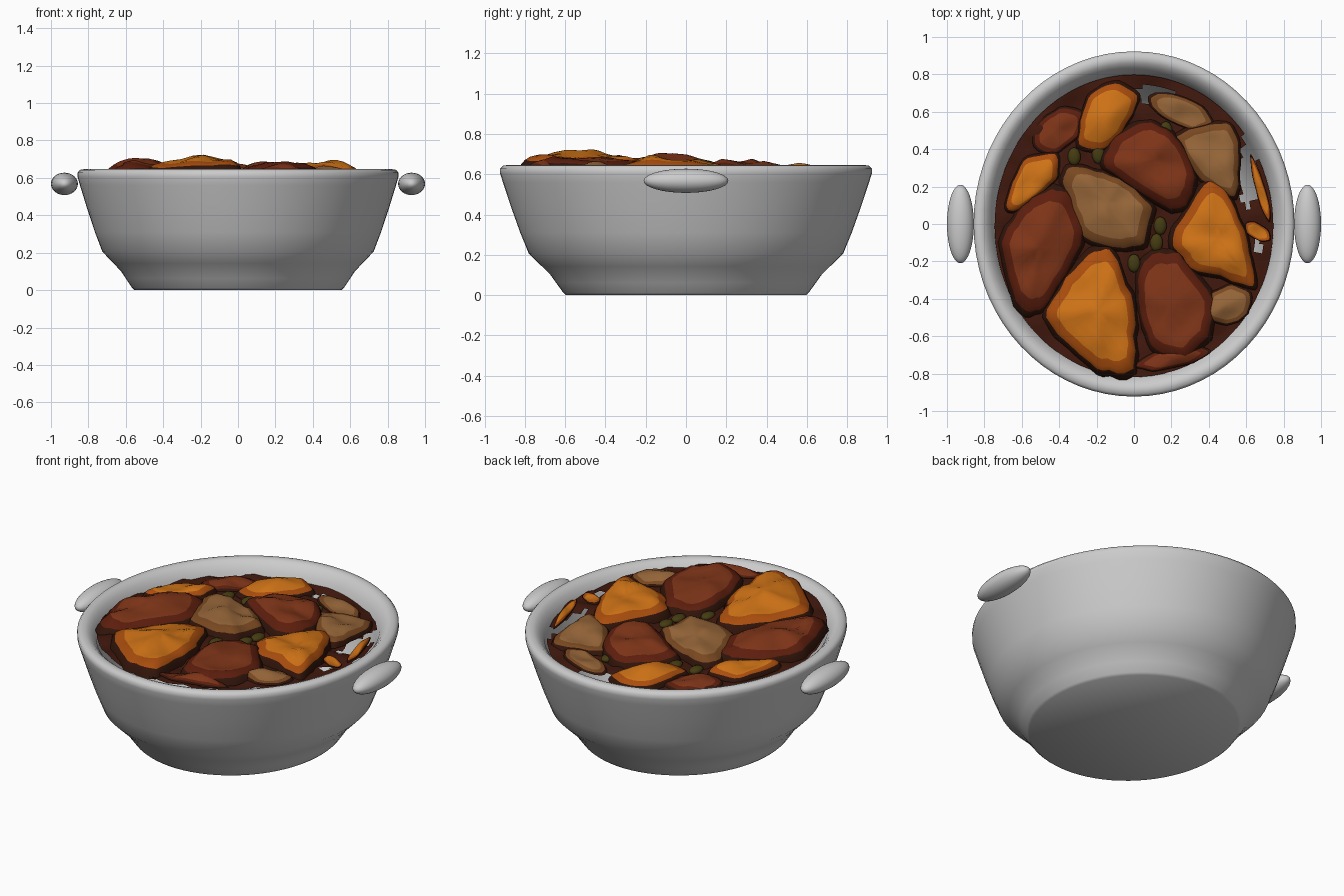
import bpy, bmesh, math, random
from mathutils import Vector, noise

if "Cube" in bpy.data.objects:
    bpy.data.objects.remove(bpy.data.objects["Cube"])

random.seed(4)
YS = 0.925 / 0.86  # the dish is slightly longer in y


def material(name, rgb):
    m = bpy.data.materials.new(name)
    m.diffuse_color = (*rgb, 1)
    m.use_nodes = True
    m.node_tree.nodes["Principled BSDF"].inputs["Base Color"].default_value = m.diffuse_color
    return m


# Each food colour has a main tone and a darker browned tone
ORANGE = material("orange", (0.62, 0.17, 0.008)), material("orange_browned", (0.4, 0.075, 0.004))
RED = material("red", (0.21, 0.035, 0.009)), material("red_browned", (0.11, 0.013, 0.004))
BEIGE = material("beige", (0.3, 0.13, 0.04)), material("beige_browned", (0.19, 0.065, 0.015))
GREEN = material("green", (0.06, 0.045, 0.006))
DARK = material("dark_edge", (0.03, 0.007, 0.003))
BROTH = material("broth", (0.05, 0.009, 0.004))


def finish(name, bm, mats=(), angle=50):
    bmesh.ops.recalc_face_normals(bm, faces=bm.faces)
    me = bpy.data.meshes.new(name)
    bm.to_mesh(me)
    bm.free()
    ob = bpy.data.objects.new(name, me)
    bpy.context.collection.objects.link(ob)
    for m in mats:
        me.materials.append(m)
    bpy.ops.object.select_all(action='DESELECT')
    ob.select_set(True)
    bpy.context.view_layer.objects.active = ob
    bpy.ops.object.shade_smooth_by_angle(angle=math.radians(angle))
    return ob


def bridge(bm, rings, slots=None):
    """Joins successive closed rings; a one-vertex ring is a pole."""
    for k, (a, b) in enumerate(zip(rings, rings[1:])):
        n = max(len(a), len(b))
        for i in range(n):
            j = (i + 1) % n
            if len(a) == 1:
                f = bm.faces.new((a[0], b[i], b[j]))
            elif len(b) == 1:
                f = bm.faces.new((a[i], a[j], b[0]))
            else:
                f = bm.faces.new((a[i], a[j], b[j], b[i]))
            f.material_index = slots[k] if slots else 0


def level(y):
    return 0.605 - 0.04 * y  # food is heaped a little towards the front


# Dish: turned profile, outside then inside
profile = [(0, 0), (0.553, 0), (0.566, 0.012), (0.60, 0.062), (0.625, 0.1), (0.665, 0.143), (0.725, 0.205),
           (0.765, 0.31), (0.805, 0.43), (0.845, 0.56), (0.858, 0.605), (0.858, 0.628),
           (0.845, 0.643), (0.82, 0.647), (0.80, 0.64), (0.78, 0.622), (0.757, 0.59),
           (0.737, 0.53), (0.70, 0.38), (0.64, 0.23), (0.52, 0.08), (0, 0.07)]
bm = bmesh.new()
rings = []
for r, z in profile:
    n = 72 if r else 1
    rings.append([bm.verts.new((r * math.cos(i * math.tau / n), r * YS * math.sin(i * math.tau / n), z))
                  for i in range(n)])
bridge(bm, rings)
finish("dish", bm, angle=60)

# Side handles
for side, x in (("left", -0.928), ("right", 0.928)):
    bm = bmesh.new()
    bmesh.ops.create_uvsphere(bm, u_segments=32, v_segments=16, radius=1)
    for v in bm.verts:
        v.co = Vector((x + v.co.x * 0.072, v.co.y * 0.21, 0.568 + v.co.z * 0.06))
    finish(side + "_handle", bm)

# Sauce between the pieces, open where the dish shows through
bm = bmesh.new()
rings = []
for k in range(33):
    r, n = 0.745 * k / 32, (96 if k else 1)
    ring = []
    for i in range(n):
        x, y = r * math.cos(i * math.tau / n), r * 1.085 * math.sin(i * math.tau / n) - 0.01
        z = level(y) - 0.012 + 0.025 * noise.noise(Vector((x * 9, y * 9, 0)))
        ring.append(bm.verts.new((x, y, z)))
    rings.append(ring)
bridge(bm, rings)
gaps = [(0.61, 0.28, 0.05, 0.19), (0.12, 0.69, 0.12, 0.05), (0.66, -0.11, 0.03, 0.03)]
gone = []
for f in bm.faces:
    c = f.calc_center_median()
    if any(((c.x - x) / a) ** 2 + ((c.y - y) / b) ** 2 < 1 for x, y, a, b in gaps):
        gone.append(f)
bmesh.ops.delete(bm, geom=gone, context='FACES')
finish("sauce", bm, [BROTH])


def chunk(name, tones, top, outline, sub=6):
    """Domed, uneven piece of food over a rounded outline, with a dark lower edge."""
    pts = [Vector(p) for p in outline]
    n = len(pts)
    path = []
    for i in range(n):
        p0, p1, p2, p3 = (pts[(i + d) % n] for d in (-1, 0, 1, 2))
        for s in range(sub):
            t = s / sub
            m1, m2 = (p2 - p0) * 0.35, (p3 - p1) * 0.35
            path.append(p1 * (2 * t**3 - 3 * t**2 + 1) + m1 * (t**3 - 2 * t**2 + t)
                        + p2 * (3 * t**2 - 2 * t**3) + m2 * (t**3 - t**2))
    c = sum(path, Vector((0, 0))) / len(path)
    bm = bmesh.new()
    rings = []
    for s, h in ((1.05, -0.2), (1.01, 0.1), (0.95, 0.35), (0.88, 0.52), (0.76, 0.7),
                 (0.6, 0.84), (0.4, 0.94), (0.2, 0.99), (0, 1)):
        ring = []
        for p in (path if s else [c]):
            rough = 1 + 0.09 * noise.noise(Vector((p.x * 14, p.y * 14, c.y * 7)))
            q = c + (p - c) * s * rough
            bump = 0.035 * noise.noise(Vector((q.x * 8, q.y * 8, c.x * 9)))
            ring.append(bm.verts.new((q.x, q.y, level(q.y) + (top - level(c.y)) * h + bump * max(h, 0))))
        rings.append(ring)
    bridge(bm, rings, (2, 2, 1, 1, 0, 0, 0, 0))
    finish(name, bm, [*tones, DARK], 70)


# Large pieces
chunk("orange_piece_front", ORANGE, 0.705, [(-0.48, -0.5), (-0.3, -0.2), (-0.13, -0.12), (0, -0.42),
                                            (0.0, -0.78), (-0.2, -0.78)])
chunk("red_piece_left", RED, 0.69, [(-0.71, -0.1), (-0.57, 0.13), (-0.38, 0.2), (-0.26, -0.06),
                                    (-0.48, -0.46), (-0.62, -0.46)])
chunk("beige_piece_centre", BEIGE, 0.66, [(-0.39, 0.26), (-0.28, 0.31), (-0.05, 0.23), (0.1, 0.08),
                                          (0.04, -0.13), (-0.27, -0.08)])
chunk("orange_piece_left", ORANGE, 0.645, [(-0.69, 0.1), (-0.59, 0.34), (-0.42, 0.38), (-0.41, 0.24), (-0.64, 0.06)])
chunk("orange_piece_back", ORANGE, 0.632, [(-0.3, 0.42), (-0.25, 0.68), (-0.1, 0.76), (0.03, 0.67), (-0.13, 0.4)])
chunk("red_piece_back", RED, 0.665, [(-0.16, 0.3), (-0.09, 0.49), (0.09, 0.55), (0.25, 0.44),
                                     (0.33, 0.22), (0.24, 0.06)])
chunk("beige_piece_back", BEIGE, 0.632, [(0.22, 0.47), (0.5, 0.55), (0.56, 0.42), (0.55, 0.13), (0.36, 0.24)])
chunk("orange_piece_right", ORANGE, 0.682, [(0.2, -0.06), (0.4, 0.24), (0.53, 0.13), (0.64, -0.2),
                                            (0.62, -0.34), (0.3, -0.23)])
chunk("red_piece_front", RED, 0.682, [(0.04, -0.18), (0.24, -0.15), (0.44, -0.45), (0.31, -0.72),
                                      (0.09, -0.66), (0.02, -0.44)])

# Small pieces tucked round the edge: centre, half sizes, turn, colour
small = [(0.51, -0.43, 0.13, 0.11, 0.5, BEIGE), (0.26, 0.6, 0.19, 0.07, -0.4, BEIGE),
         (-0.41, 0.5, 0.15, 0.1, 0.6, RED), (0.2, -0.72, 0.19, 0.055, 0.2, RED),
         (0.68, 0.17, 0.18, 0.025, -1.3, ORANGE), (0.66, -0.04, 0.08, 0.04, -0.6, ORANGE)]
for i, (x, y, a, b, turn, tones) in enumerate(small):
    outline = []
    for k in range(6):
        t = k * math.tau / 6
        u, v = a * math.cos(t) * random.uniform(0.9, 1.1), b * math.sin(t) * random.uniform(0.9, 1.15)
        outline.append((x + u * math.cos(turn) - v * math.sin(turn), y + u * math.sin(turn) + v * math.cos(turn)))
    chunk(f"small_piece_{i + 1}", tones, level(y) + 0.018, outline, 4)

# Herb bits in the gaps
herbs = [(0.17, 0.5), (-0.19, 0.37), (0.0, -0.21), (0.14, -0.01), (-0.32, 0.36), (0.12, -0.1)]
for i, (x, y) in enumerate(herbs):
    bm = bmesh.new()
    bmesh.ops.create_icosphere(bm, subdivisions=2, radius=1)
    for v in bm.verts:
        v.co = Vector((x + v.co.x * 0.035, y + v.co.y * 0.05, level(y) + v.co.z * 0.02))
    finish(f"herb_{i + 1}", bm, [GREEN])
